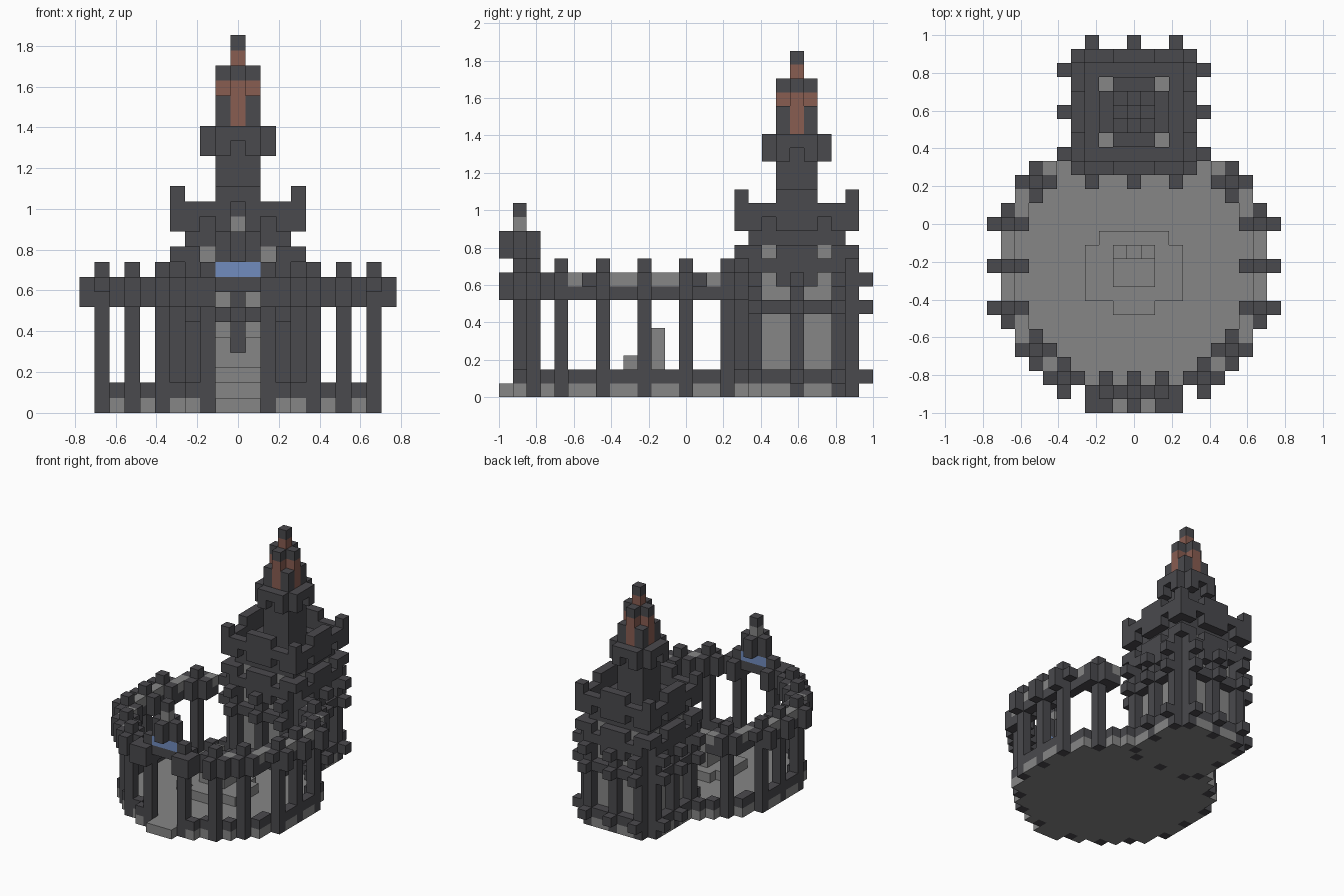
import bpy
import bmesh

cube = bpy.data.objects.get("Cube")
if cube:
    bpy.data.objects.remove(cube, do_unlink=True)

V = 2 / 27              # edge of one block
RING_Y, TOWER_Y = -3, 8  # block rows of the two centres


def material(name, rgb):
    m = bpy.data.materials.new(name)
    m.use_nodes = True
    m.diffuse_color = (*rgb, 1)
    m.node_tree.nodes["Principled BSDF"].inputs["Base Color"].default_value = (*rgb, 1)
    return m


DARK = material("dark stone", (0.068, 0.067, 0.075))
LIGHT = material("light stone", (0.24, 0.24, 0.24))
RED = material("red brick", (0.25, 0.11, 0.083))
BLUE = material("blue glass", (0.165, 0.265, 0.52))

blocks = {}             # block position -> (part, material)


def put(part, mat, xs, ys, zs):
    for x in xs:
        for y in ys:
            for z in zs:
                blocks[x, y, z] = (part, mat)


def span(a, b=None):
    return range(-a, a + 1) if b is None else range(a, b + 1)


def square_ring(r, along):
    """Positions on the four sides of a square around the tower."""
    cells = set()
    for a in along:
        for s in (-r, r):
            cells |= {(a, s), (s, a)}
    return cells


def tower(part, mat, cells, zs):
    for x, y in cells:
        put(part, mat, [x], [TOWER_Y + y], zs)


def in_disc(x, y, r):
    return x * x + y * y < r * r


# courtyard floor, doorstep and round railing
for x in span(9):
    for y in span(9):
        if not in_disc(x, y, 9.5):
            continue
        wy = y + RING_Y
        put("courtyard_floor", LIGHT, [x], [wy], [0])
        edge = not all(in_disc(x + dx, y + dy, 9.5)
                       for dx, dy in ((1, 0), (-1, 0), (0, 1), (0, -1)))
        near_tower = wy > 2 and abs(x) < 6
        if edge and not near_tower:
            if abs(x) > 1:
                put("railing", DARK, [x], [wy], [1])
                put("gallery", DARK, [x], [wy], [7])
                put("gallery", LIGHT, [x], [wy], [8])
put("doorstep", LIGHT, span(1), [-13], [0])

# courtyard columns with crossed capitals and merlons
side_columns = [(9, 0), (9, -3), (9, -6)]
corner_columns = [(7, 3), (7, -9), (5, -11), (2, -12)]
for s in (-1, 1):
    for x, y in side_columns + corner_columns:
        put("columns", DARK, [s * x], [y], span(0, 9))
        put("capitals", DARK, [s * (x - 1), s * (x + 1)], [y], [7, 8])
        if (x, y) in corner_columns:
            put("capitals", DARK, [s * x], [y - 1, y + 1], [7, 8])
    put("capitals", DARK, [s * 9], [1, -7], [8])
    put("capitals", DARK, [s * 3], [-13], [7, 8])
    blocks.pop((s, -12, 7), None)

# gate lintel, blue band and pinnacle
put("gate_lintel", DARK, span(1), [-12], [8])
put("gate_band", BLUE, span(1), [-12], [9])
put("gate_block", DARK, span(1), [-12], [10, 11])
put("gate_block", DARK, [0], span(-13, -11), [10, 11])
put("gate_pinnacle", LIGHT, [0], [-12], [12])
put("gate_pinnacle", DARK, [0], [-12], [13])

# dais and stone seat
put("dais", LIGHT, span(3), span(-5, -2), [1])
put("dais", LIGHT, span(2), [-1], [1])
put("dais", LIGHT, span(1), [-6], [1])
put("seat", LIGHT, span(1), span(-4, -2), [2])
put("seat_back", LIGHT, [-1, 1], [-2], [3, 4])
put("seat_back", LIGHT, [0], [-2], [3])

# lower tower: light core, dark columns, bands and buttress studs
put("tower_core", LIGHT, span(3), span(TOWER_Y - 3, TOWER_Y + 3), span(0, 10))
tower("tower_base", LIGHT, square_ring(4, span(3)), [0])
tower("tower_columns", DARK, square_ring(4, (-3, 0, 3)), span(0, 10))
tower("tower_bands", DARK, square_ring(4, span(3)), [1, 6, 9])
tower("tower_studs", DARK, square_ring(5, (-3, 0, 3)), [1, 6, 8])
tower("tower_brackets", DARK, square_ring(4, (-3, -1, 0, 1, 3)), [8, 10])
tower("tower_brackets", DARK, square_ring(4, (-4, 4)), [10])

# terrace with parapet and merlons
put("terrace_floor", DARK, span(3), span(TOWER_Y - 3, TOWER_Y + 3), [11])
put("terrace_floor", LIGHT, span(2), span(TOWER_Y - 2, TOWER_Y + 2), [11])
tower("parapet", DARK, square_ring(3, span(3)), [12])
tower("parapet", DARK, square_ring(4, (-4, -3, -1, 0, 1, 3, 4)), [12])
tower("parapet", DARK, square_ring(4, span(4)), [13])
tower("parapet_merlons", DARK, square_ring(4, (-4, -1, 0, 1, 4)), [14])

# upper tower and its overhanging collar
put("upper_tower", DARK, span(1), span(TOWER_Y - 1, TOWER_Y + 1), span(12, 18))
tower("collar", DARK, square_ring(2, (-1, 1)), [17])
tower("collar", DARK, square_ring(2, span(1)), [18])

# spire: red cross between dark corner posts, dark cap and finial
cross = square_ring(1, [0]) | {(0, 0)}
tower("spire_posts", DARK, square_ring(1, (-1, 1)), [19, 20])
tower("spire", RED, cross, span(19, 21))
tower("spire_cap", DARK, cross, [22])
tower("finial", RED, [(0, 0)], [23])
tower("finial", DARK, [(0, 0)], [24])


def build(part):
    """Make one object from the visible block faces of a part."""
    bm = bmesh.new()
    mats = []
    for (x, y, z), (name, mat) in blocks.items():
        if name != part:
            continue
        if mat not in mats:
            mats.append(mat)
        for axis in range(3):
            for s in (-1, 1):
                n = [x, y, z]
                n[axis] += s
                if tuple(n) in blocks:
                    continue
                loop = []
                for a, b in ((-1, -1), (1, -1), (1, 1), (-1, 1))[::s]:
                    p = [x, y, z + 0.5]
                    p[axis] += s / 2
                    p[(axis + 1) % 3] += a / 2
                    p[(axis + 2) % 3] += b / 2
                    loop.append(bm.verts.new([c * V for c in p]))
                bm.faces.new(loop).material_index = mats.index(mat)
    bmesh.ops.remove_doubles(bm, verts=bm.verts, dist=V / 100)
    mesh = bpy.data.meshes.new(part)
    bm.to_mesh(mesh)
    bm.free()
    for m in mats:
        mesh.materials.append(m)
    bpy.context.collection.objects.link(bpy.data.objects.new(part, mesh))


for part in sorted({p for p, _ in blocks.values()}):
    build(part)
